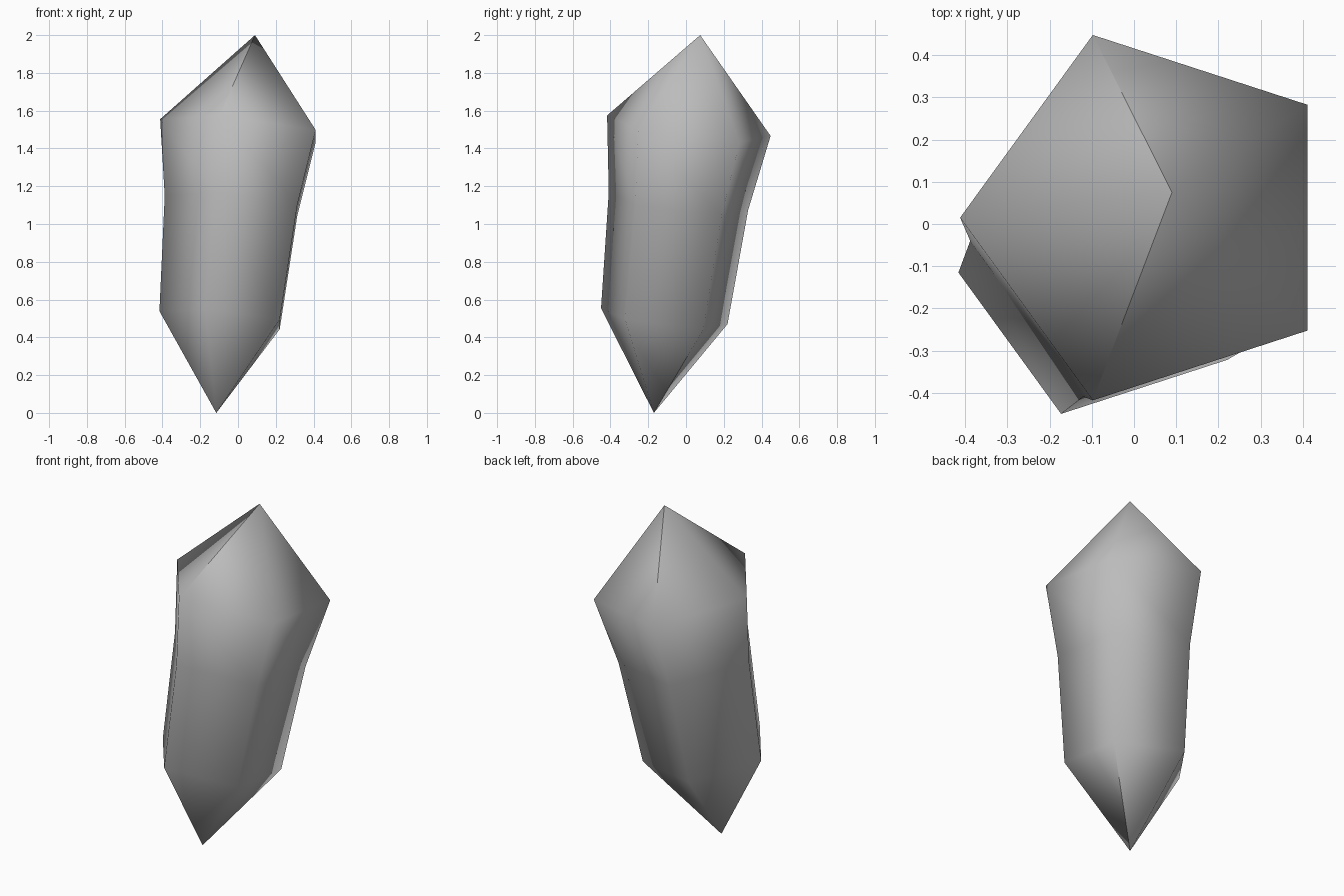
import bpy
import bmesh
from math import cos, sin, tau

cube = bpy.data.objects.get("Cube")
if cube:
    bpy.data.objects.remove(cube, do_unlink=True)

SIDES = 5

# Stone material
stone = bpy.data.materials.new("grey_stone")
stone.use_nodes = True
grey = (0.5, 0.5, 0.5, 1)
stone.diffuse_color = grey
stone.node_tree.nodes["Principled BSDF"].inputs["Base Color"].default_value = grey

bm = bmesh.new()


def tilted_ring(cx, cy, cz, radius):
    """Five corners, first one on -x, running clockwise from above; the ring leans slightly."""
    ring = []
    for i in range(SIDES):
        a = tau / 2 - i * tau / SIDES
        dx, dy = radius * cos(a), radius * sin(a)
        ring.append(bm.verts.new((cx + dx, cy + dy, cz - 0.11 * dx - 0.125 * dy)))
    return ring


# Shaft rings and the two points
lower = tilted_ring(-0.064, -0.115, 0.50, 0.352)
middle = tilted_ring(0.0, -0.04, 1.107, 0.388)
upper = tilted_ring(0.043, 0.015, 1.505, 0.455)
bottom_tip = bm.verts.new((-0.115, -0.17, 0))
top_tip = bm.verts.new((0.09, 0.075, 2))

for i in range(SIDES):
    j = (i + 1) % SIDES
    for a, b in ((lower, middle), (middle, upper)):
        bm.faces.new((a[i], b[i], b[j], a[j]))
    bm.faces.new((upper[i], top_tip, upper[j]))
    bm.faces.new((bottom_tip, lower[i], lower[j]))
bmesh.ops.recalc_face_normals(bm, faces=bm.faces)

# Smooth shading, with two creases at each point
for f in bm.faces:
    f.smooth = True
for tip, corner in ((top_tip, upper[1]), (top_tip, upper[4]),
                    (bottom_tip, lower[0]), (bottom_tip, lower[2])):
    bm.edges.get((tip, corner)).smooth = False

mesh = bpy.data.meshes.new("crystal")
bm.to_mesh(mesh)
bm.free()
mesh.materials.append(stone)
crystal = bpy.data.objects.new("crystal", mesh)
bpy.context.collection.objects.link(crystal)
